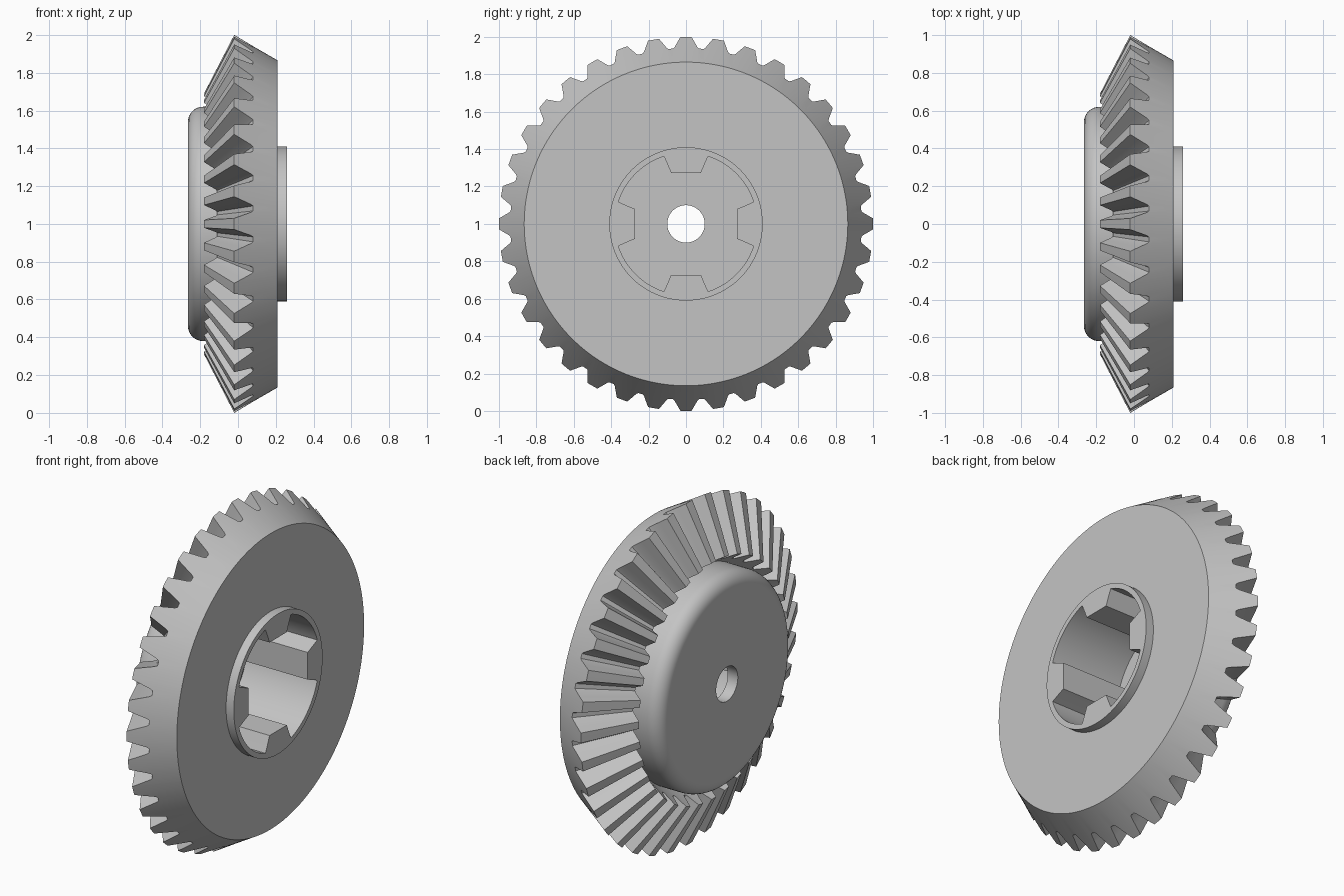
import bpy, bmesh
from math import sin, cos, radians, pi

if "Cube" in bpy.data.objects:
    bpy.data.objects.remove(bpy.data.objects["Cube"])

TEETH = 36
PITCH = 360 / TEETH
APEX = -0.536            # shared apex of the tooth cones on the x axis
TIP, ROOT = (-0.02, 1.0), (0.08, 0.94)
INNER = 0.69             # inner tooth end as a fraction of cone distance
# half tooth outline: (angle from tooth centre, height fraction)
TOOTH = [(0, 1), (1.7, 1), (2.7, 0.55), (3.7, 0.12), (4.2, 0), (5, 0)]
LUG_IN, LUG_OUT = 16.3, 18.1
POCKET_R, LUG_R = 0.38, 0.272


def lerp(a, b, t):
    return a + (b - a) * t


def tooth_height(deg):
    d = abs((deg + PITCH / 2) % PITCH - PITCH / 2)
    for (a0, h0), (a1, h1) in zip(TOOTH, TOOTH[1:]):
        if d <= a1:
            return lerp(h0, h1, (d - a0) / (a1 - a0))
    return 0


def pocket_radius(deg):
    d = abs((deg + 45) % 90 - 45)
    if d <= LUG_IN:
        return LUG_R / cos(radians(d))
    if d < LUG_OUT:
        return lerp(LUG_R / cos(radians(LUG_IN)), POCKET_R,
                    (d - LUG_IN) / (LUG_OUT - LUG_IN))
    return POCKET_R


def section(deg):
    """Closed (x, radius) outline of the gear at one angle."""
    h = tooth_height(deg)
    tx, tr = lerp(ROOT[0], TIP[0], h), lerp(ROOT[1], TIP[1], h)
    pr = pocket_radius(deg)
    # rounded front hub
    pts = [(-0.265, 0.1)]
    for i in range(9):
        a = i / 8 * pi / 2
        pts.append((-0.185 - 0.08 * cos(a), 0.54 + 0.08 * sin(a)))
    # teeth and their end cones
    pts += [(-0.06, 0.62),
            (lerp(APEX, ROOT[0], INNER), ROOT[1] * INNER),
            (lerp(APEX, tx, INNER), tr * INNER + 1e-4),
            (tx, tr),
            (ROOT[0] + 0.002, ROOT[1] - 0.001)]
    # back face, raised collar, lugged pocket and bore
    pts += [(0.21, 0.865), (0.21, 0.41), (0.26, 0.41),
            (0.26, pr), (-0.2, pr), (-0.2, 0.1)]
    return pts


# angles where the teeth or the lugs have a corner
angles = set()
for k in range(TEETH):
    for a, _ in TOOTH:
        angles |= {round((k * PITCH + s * a) % 360, 3) for s in (1, -1)}
for k in range(4):
    for a in (LUG_IN, LUG_OUT):
        angles |= {round((k * 90 + s * a) % 360, 3) for s in (1, -1)}

bm = bmesh.new()
rings = []
for deg in sorted(angles):
    t = radians(deg)
    rings.append([bm.verts.new((x, r * sin(t), 1 + r * cos(t)))
                  for x, r in section(deg)])
for a, b in zip(rings, rings[1:] + rings[:1]):
    n = len(a)
    for i in range(n):
        j = (i + 1) % n
        bm.faces.new((a[i], a[j], b[j], b[i]))
bmesh.ops.remove_doubles(bm, verts=bm.verts, dist=0.0005)
bmesh.ops.recalc_face_normals(bm, faces=bm.faces)

mesh = bpy.data.meshes.new("bevel_gear")
bm.to_mesh(mesh)
bm.free()
gear = bpy.data.objects.new("bevel_gear", mesh)
bpy.context.collection.objects.link(gear)

# plain grey material
grey = bpy.data.materials.new("light_grey")
grey.use_nodes = True
colour = (0.55, 0.55, 0.55, 1)
grey.diffuse_color = colour
grey.node_tree.nodes["Principled BSDF"].inputs["Base Color"].default_value = colour
mesh.materials.append(grey)

bpy.ops.object.select_all(action="DESELECT")
gear.select_set(True)
bpy.context.view_layer.objects.active = gear
bpy.ops.object.shade_smooth_by_angle(angle=radians(25))
